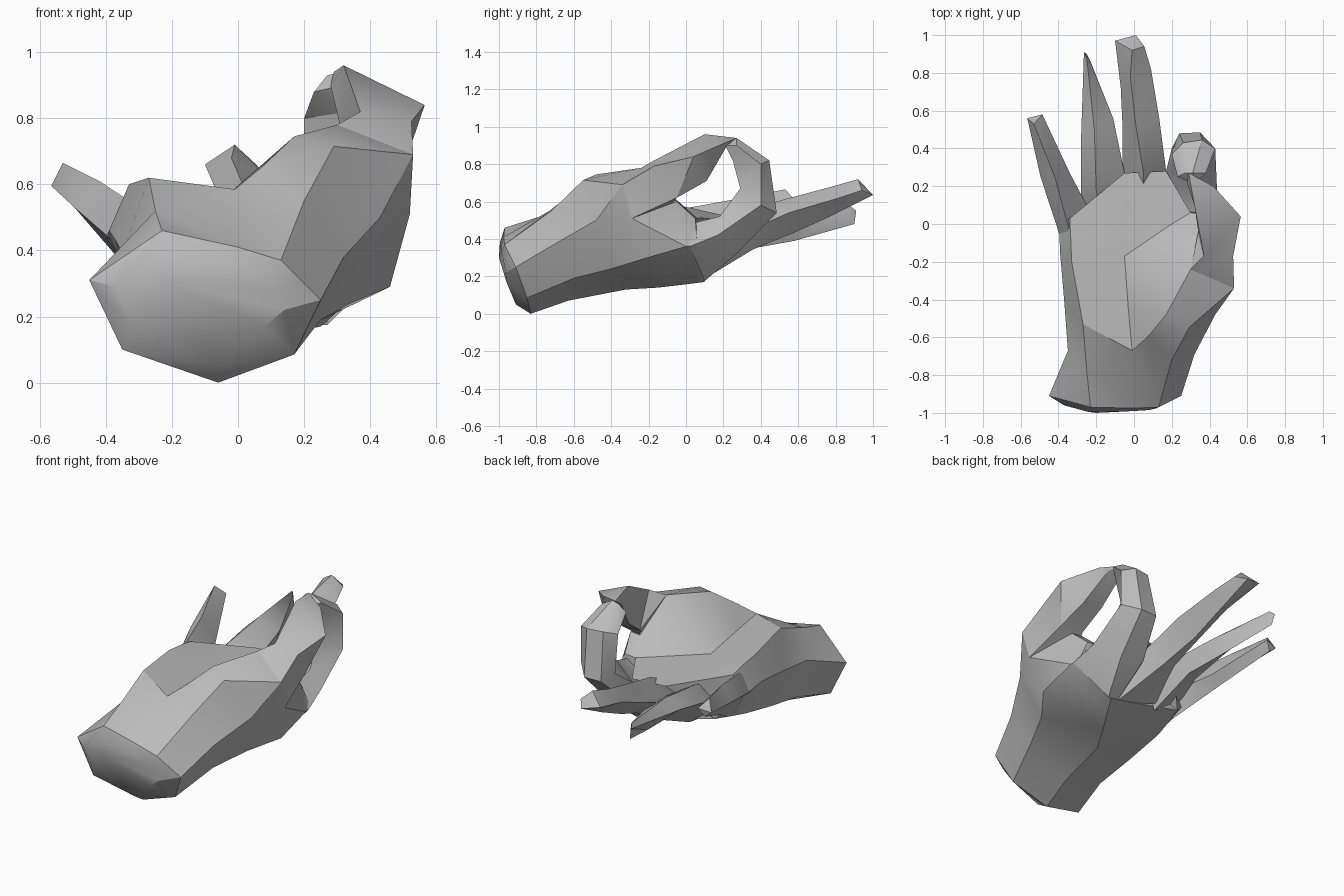
import bpy, bmesh, math

skin = bpy.data.materials.new("matte grey")
skin.diffuse_color = (0.5, 0.5, 0.5, 1)


def loft(name, sections, start_tip=None):
    """Skin a closed tube through matching sections and cap both ends."""
    bm = bmesh.new()
    rings = [[bm.verts.new(p) for p in s] for s in sections]
    n = len(rings[0])
    for a, b in zip(rings, rings[1:]):
        for i in range(n):
            j = (i + 1) % n
            bm.faces.new((a[i], a[j], b[j], b[i]))
    if start_tip:
        tip = bm.verts.new(start_tip)
        for i in range(n):
            bm.faces.new((tip, rings[0][(i + 1) % n], rings[0][i]))
    else:
        bm.faces.new(rings[0][::-1])
    bm.faces.new(rings[-1])
    bmesh.ops.triangulate(bm, faces=bm.faces[:], quad_method='SHORT_EDGE')
    bmesh.ops.recalc_face_normals(bm, faces=bm.faces[:])
    me = bpy.data.meshes.new(name)
    bm.to_mesh(me)
    bm.free()
    me.materials.append(skin)
    ob = bpy.data.objects.new(name, me)
    bpy.context.collection.objects.link(ob)
    bpy.ops.object.select_all(action='DESELECT')
    ob.select_set(True)
    bpy.context.view_layer.objects.active = ob
    bpy.ops.object.shade_smooth_by_angle(angle=math.radians(30))
    return ob


# Palm: rings from the bulging cut of the wrist to the finger roots,
# each going little-finger edge, palm side, thumb side, back of hand
bulge = [(-.37, -.96, .29), (-.24, -.995, .38), (0, -.99, .35), (.08, -.985, .32), (.12, -.975, .28),
         (.14, -.965, .22), (.08, -.96, .17), (-.06, -.91, .05), (-.32, -.95, .17)]
wrist = [(-.45, -.91, .31), (-.23, -.97, .46), (0, -.975, .41), (.13, -.97, .37), (.19, -.94, .31),
         (.25, -.91, .25), (.17, -.85, .085), (-.06, -.83, 0), (-.35, -.9, .1)]
heel = [(-.35, -.67, .39), (-.25, -.78, .52), (-.01, -.67, .585), (.07, -.6, .65), (.2, -.72, .55),
        (.32, -.69, .38), (.25, -.6, .19), (-.03, -.63, .07), (-.3, -.65, .16)]
mound = [(-.37, -.4, .43), (-.27, -.53, .62), (-.03, -.45, .57), (.17, -.48, .745), (.29, -.55, .715),
         (.43, -.48, .5), (.34, -.4, .24), (0, -.32, .13), (-.3, -.4, .2)]
middle = [(-.39, -.17, .46), (-.33, -.2, .6), (-.05, -.17, .54), (.3, -.24, .78), (.53, -.34, .69),
          (.52, -.29, .51), (.46, -.24, .29), (.1, -.15, .14), (-.3, -.15, .25)]
web = [(-.395, -.06, .45), (-.335, -.07, .585), (-.05, 0, .53), (.2, 0, .52), (.34, -.04, .6),
       (.41, -.05, .6), (.46, 0, .36), (.18, -.02, .155), (-.28, -.04, .27)]
knuckles = [(-.4, .02, .44), (-.34, .03, .565), (-.05, .27, .51), (.17, .28, .5), (.3, .06, .51),
            (.38, .05, .51), (.45, .06, .37), (.25, .1, .17), (-.25, .08, .29)]
loft("palm", [bulge, wrist, heel, mound, middle, web, knuckles], start_tip=(-.2, -1.0, .3))

# Straight fingers: sections listed as left, palm side, right, back
loft("middle_finger", [
    [(-.08, .1, .26), (.05, .1, .45), (.24, .1, .27), (.2, .08, .175)],
    [(-.06, .28, .42), (.05, .27, .54), (.17, .28, .42), (.08, .36, .345)],
    [(-.06, .5, .5), (.01, .52, .61), (.135, .55, .54), (.04, .57, .43)],
    [(-.07, .72, .59), (-.02, .78, .68), (.09, .82, .62), (.03, .77, .52)],
    [(-.1, .97, .66), (-.01, .92, .72), (.055, .94, .66), (.01, 1.0, .635)]])
loft("ring_finger", [
    [(-.28, .03, .34), (-.18, .06, .47), (-.02, .1, .35), (-.08, .08, .225)],
    [(-.28, .2, .45), (-.2, .18, .53), (-.05, .27, .45), (-.1, .36, .35)],
    [(-.28, .46, .5), (-.21, .5, .57), (-.11, .56, .49), (-.15, .58, .39)],
    [(-.265, .91, .55), (-.25, .88, .575), (-.23, .86, .55), (-.25, .9, .48)]])
loft("little_finger", [
    [(-.38, -.1, .43), (-.33, -.08, .55), (-.25, .1, .42), (-.28, 0, .28)],
    [(-.495, .25, .53), (-.42, .25, .61), (-.34, .27, .47), (-.4, .25, .42)],
    [(-.565, .56, .595), (-.53, .53, .665), (-.485, .58, .61), (-.52, .56, .56)]])

# Index finger curls up to the thumb: back left, back right, right, inside, left
loft("index_finger", [
    [(.2, .08, .17), (.27, .1, .175), (.46, .02, .36), (.36, .02, .48), (.1, .12, .35)],
    [(.18, .3, .36), (.33, .28, .33), (.44, .17, .42), (.36, .18, .52), (.17, .28, .48)],
    [(.24, .48, .54), (.35, .485, .54), (.43, .4, .58), (.34, .29, .67), (.2, .4, .57)],
    [(.26, .43, .82), (.36, .445, .82), (.43, .4, .8), (.34, .25, .82), (.2, .37, .8)],
    [(.27, .27, .93), (.31, .27, .94), (.38, .27, .9), (.32, .21, .9), (.23, .25, .88)]])

# Thumb reaches forward to the index tip: top, outside, underside, inside
loft("thumb", [
    [(.3, -.24, .78), (.53, -.34, .69), (.52, -.29, .51), (.33, -.1, .56)],
    [(.37, -.17, .82), (.525, -.17, .79), (.49, -.05, .62), (.34, -.04, .63)],
    [(.32, .1, .96), (.565, .04, .84), (.46, .11, .71), (.32, .1, .73)],
    [(.29, .27, .94), (.42, .2, .91), (.37, .22, .9), (.28, .22, .9)]])
